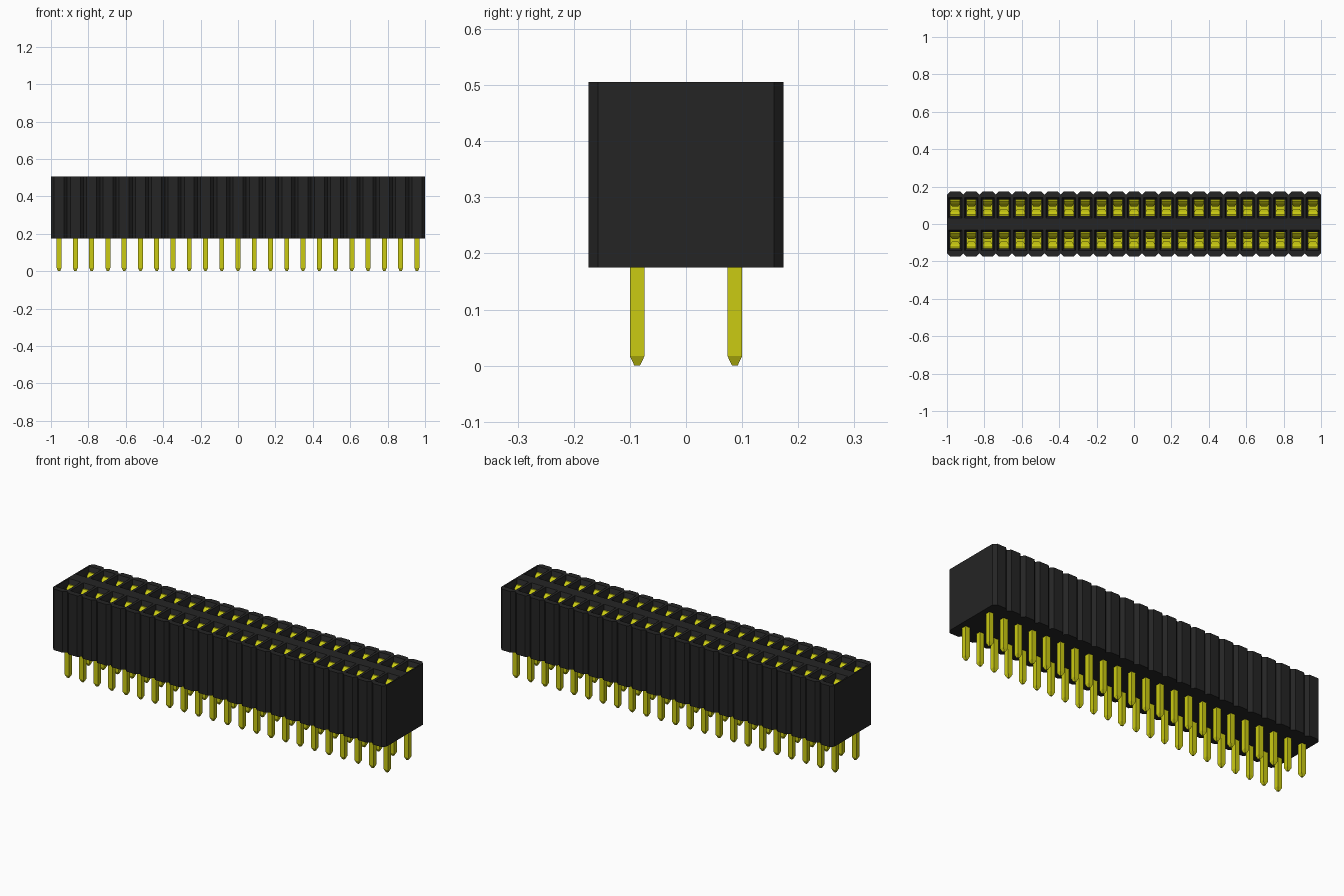
import bpy
import bmesh

cube = bpy.data.objects.get("Cube")
if cube:
    bpy.data.objects.remove(cube, do_unlink=True)

COLUMNS = 23
PITCH = 2.0 / COLUMNS
HALF = PITCH / 2
DEPTH = 2 * PITCH            # half depth of the housing
CHAMFER = 0.017
BASE, TOP = 0.175, 0.506
FLOOR = 0.2                  # bottom of each socket
COLUMN_X = [(i - (COLUMNS - 1) / 2) * PITCH for i in range(COLUMNS)]


def make_material(name, rgb):
    mat = bpy.data.materials.new(name)
    mat.use_nodes = True
    mat.diffuse_color = (*rgb, 1)
    bsdf = mat.node_tree.nodes["Principled BSDF"]
    bsdf.inputs["Base Color"].default_value = (*rgb, 1)
    bsdf.inputs["Roughness"].default_value = 0.6
    return mat


def finish(bm, name, mat):
    bmesh.ops.remove_doubles(bm, verts=bm.verts, dist=0.00005)
    bmesh.ops.recalc_face_normals(bm, faces=bm.faces)
    mesh = bpy.data.meshes.new(name)
    bm.to_mesh(mesh)
    bm.free()
    mesh.materials.append(mat)
    obj = bpy.data.objects.new(name, mesh)
    bpy.context.collection.objects.link(obj)
    return obj


def rectangle(bm, x, y, z, hx, hy):
    corners = ((-hx, -hy), (hx, -hy), (hx, hy), (-hx, hy))
    return [bm.verts.new((x + dx, y + dy, z)) for dx, dy in corners]


def bridge(bm, a, b):
    for i in range(len(a)):
        j = (i + 1) % len(a)
        bm.faces.new((a[i], a[j], b[j], b[i]))


def loft(bm, rings, start=True, end=True):
    for a, b in zip(rings, rings[1:]):
        bridge(bm, a, b)
    if start:
        bm.faces.new(rings[0])
    if end:
        bm.faces.new(rings[-1])


def housing_cell(bm, x, side, column):
    """Half of one column: chamfered outer wall, top rim and open socket."""
    outline = ((-HALF, 0), (HALF, 0), (HALF, DEPTH - CHAMFER),
               (HALF - CHAMFER, DEPTH), (CHAMFER - HALF, DEPTH),
               (-HALF, DEPTH - CHAMFER))
    low, o = [[bm.verts.new((x + px, side * py, z)) for px, py in outline]
              for z in (BASE, TOP)]
    bm.faces.new(low)

    # Outer walls, with flat ends only on the first and last columns
    walls = [2, 3, 4]
    if column == 0:
        walls.append(5)
    if column == COLUMNS - 1:
        walls.append(1)
    for i in walls:
        j = (i + 1) % len(o)
        bm.faces.new((low[i], low[j], o[j], o[i]))

    # Socket with a tapered lead-in
    y = side * PITCH
    rings = [rectangle(bm, x, y, z, hx, side * hy) for z, hx, hy in
             ((TOP, 0.036, 0.056), (TOP - 0.025, 0.029, 0.045),
              (FLOOR, 0.029, 0.045))]
    loft(bm, rings, start=False)

    # Top rim between outline and socket
    h = rings[0]
    for face in ((o[0], o[1], h[1], h[0]), (o[1], o[2], h[2], h[1]),
                 (o[2], o[3], h[2]), (o[3], o[4], h[3], h[2]),
                 (o[4], o[5], h[3]), (o[5], o[0], h[0], h[3])):
        bm.faces.new(face)


black = make_material("black plastic", (0.018, 0.018, 0.018))
gold = make_material("yellow metal", (0.6, 0.6, 0.006))

housing, pins, contacts = bmesh.new(), bmesh.new(), bmesh.new()

# Contact leaf path: height, distance from socket centre, half width
LEAF = ((FLOOR, 0.034, 0.026), (0.3, 0.034, 0.026), (0.42, 0.011, 0.017),
        (0.445, 0.011, 0.017), (0.468, 0.026, 0.026), (0.482, 0.041, 0.026))

for column, x in enumerate(COLUMN_X):
    for side in (-1, 1):
        housing_cell(housing, x, side, column)
        y = side * PITCH

        # Square tail pin with a tapered tip
        loft(pins, [rectangle(pins, x, y, z, r, r) for z, r in
                    ((0, 0.005), (0.017, 0.013), (FLOOR, 0.013))])

        # Two spring leaves that pinch together and flare at the mouth
        for leaf in (-1, 1):
            loft(contacts, [rectangle(contacts, x, y + leaf * off, z, w, 0.004)
                            for z, off, w in LEAF])

        # Plate joining the leaves at the socket floor
        loft(contacts, [rectangle(contacts, x, y, z, 0.026, 0.0295)
                        for z in (FLOOR, FLOOR + 0.012)])

finish(housing, "socket_housing", black)
finish(pins, "tail_pins", gold)
finish(contacts, "spring_contacts", gold)
